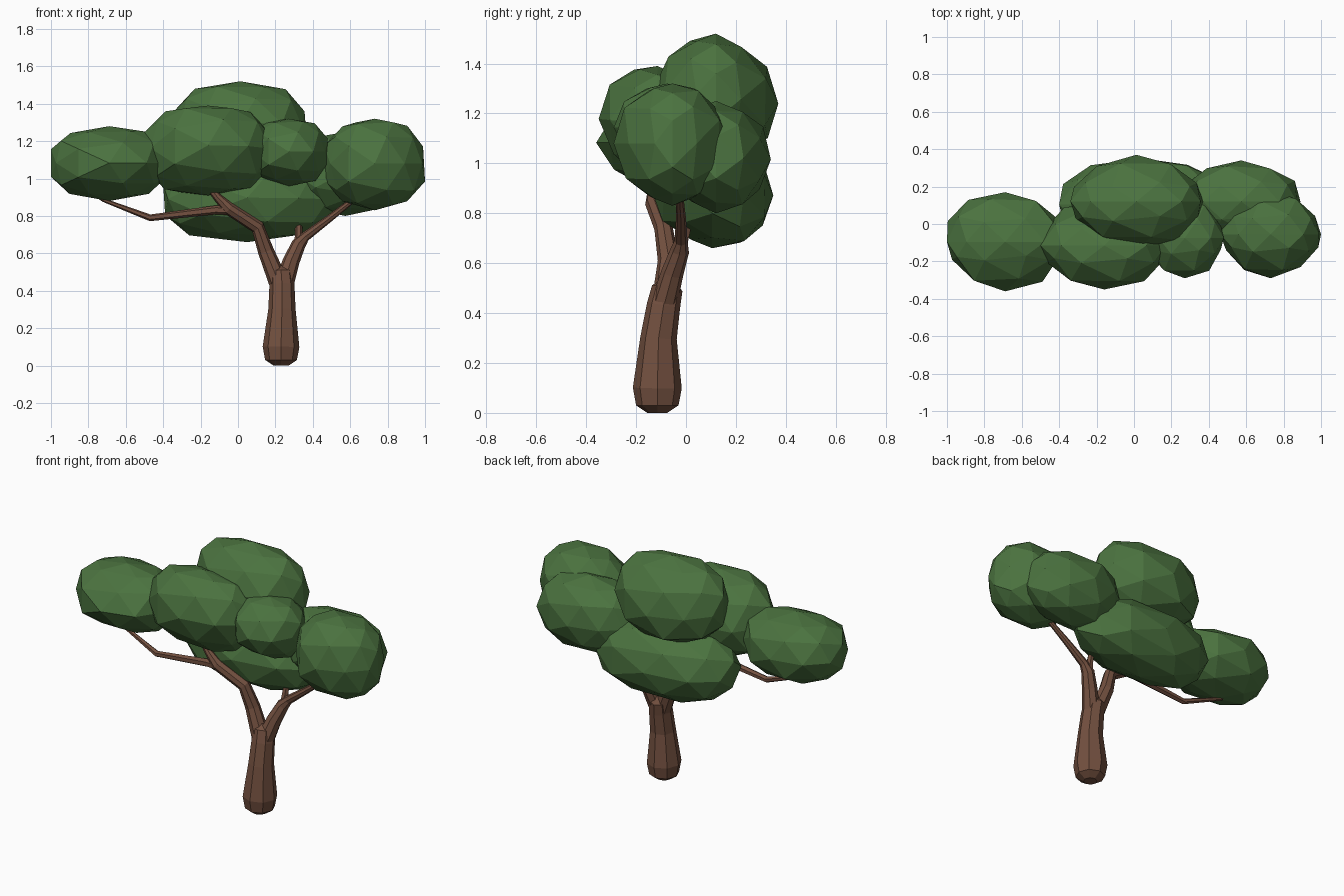
import bpy, bmesh, math, random
from mathutils import Vector, Matrix

cube = bpy.data.objects.get("Cube")
if cube:
    bpy.data.objects.remove(cube, do_unlink=True)


def material(name, colour):
    mat = bpy.data.materials.new(name)
    mat.use_nodes = True
    mat.diffuse_color = colour
    shader = mat.node_tree.nodes["Principled BSDF"]
    shader.inputs["Base Color"].default_value = colour
    shader.inputs["Roughness"].default_value = 0.9
    return mat


bark = material("bark", (0.17, 0.08, 0.05, 1))
leaf = material("leaf", (0.07, 0.17, 0.05, 1))


def finish(bm, name, mat):
    bmesh.ops.recalc_face_normals(bm, faces=bm.faces[:])
    mesh = bpy.data.meshes.new(name)
    bm.to_mesh(mesh)
    bm.free()
    mesh.materials.append(mat)
    obj = bpy.data.objects.new(name, mesh)
    bpy.context.collection.objects.link(obj)
    return obj


def limb(name, path, sides=8):
    """Tapered faceted tube through (x, y, z, radius) points."""
    bm = bmesh.new()
    points = [Vector(p[:3]) for p in path]
    rings = []
    for i, point in enumerate(points):
        before = points[max(i - 1, 0)]
        after = points[min(i + 1, len(points) - 1)]
        turn = Vector((0, 0, 1)).rotation_difference(after - before)
        ring = []
        for s in range(sides):
            a = math.tau * s / sides
            offset = Vector((math.cos(a), math.sin(a), 0)) * path[i][3]
            ring.append(bm.verts.new(point + turn @ offset))
        rings.append(ring)
    for low, high in zip(rings, rings[1:]):
        for s in range(sides):
            t = (s + 1) % sides
            bm.faces.new((low[s], low[t], high[t], high[s]))
    bm.faces.new(rings[0][::-1])
    bm.faces.new(rings[-1])
    return finish(bm, name, bark)


def power(value, exponent):
    return math.copysign(abs(value) ** exponent, value)


def foliage(name, low, high, seed, slope=0.0, front=1.5, back=1.1):
    """Boxy leaf clump with pointed y poles, fitted between two box corners."""
    rng = random.Random(seed)
    bm = bmesh.new()
    bmesh.ops.create_icosphere(bm, subdivisions=2, radius=1,
                               matrix=Matrix.Rotation(math.pi / 2, 4, 'X'))
    for v in bm.verts:
        x, y, z = v.co
        pole = math.hypot(x, z) < 0.01
        if not pole:
            x, y, z = v.co * rng.uniform(0.95, 1.03)
        y = power(y, front if y < 0 else back)
        z = power(z, 0.82)
        v.co = (power(x, 0.82), y, z - slope * y)
    for axis in range(3):
        values = [v.co[axis] for v in bm.verts]
        least, size = min(values), max(values) - min(values)
        for v in bm.verts:
            part = (v.co[axis] - least) / size
            v.co[axis] = low[axis] + part * (high[axis] - low[axis])
    return finish(bm, name, leaf)


# Trunk and branches
limb("trunk", [(0.23, -0.115, 0, 0.04), (0.23, -0.115, 0.03, 0.085),
               (0.23, -0.115, 0.1, 0.098), (0.235, -0.11, 0.3, 0.073),
               (0.235, -0.09, 0.43, 0.067), (0.23, -0.075, 0.5, 0.062),
               (0.23, -0.07, 0.53, 0.025)])
limb("right_branch", [(0.215, -0.085, 0.45, 0.052), (0.15, -0.07, 0.61, 0.043),
                      (0.105, -0.09, 0.74, 0.037), (-0.05, -0.13, 0.84, 0.034),
                      (-0.11, -0.13, 0.9, 0.022), (-0.18, -0.12, 0.99, 0.016)])
limb("right_long_branch", [(-0.02, -0.125, 0.83, 0.026), (-0.12, -0.13, 0.832, 0.024),
                           (-0.47, -0.12, 0.79, 0.018), (-0.72, -0.09, 0.885, 0.01),
                           (-0.76, -0.09, 0.91, 0.008)], 6)
limb("left_branch", [(0.25, -0.085, 0.45, 0.052), (0.285, -0.055, 0.56, 0.045),
                     (0.325, -0.025, 0.65, 0.038), (0.36, -0.02, 0.69, 0.026),
                     (0.48, -0.02, 0.78, 0.02), (0.66, -0.03, 0.92, 0.013)])
limb("left_back_twig", [(0.32, -0.025, 0.63, 0.027), (0.325, -0.01, 0.69, 0.021),
                        (0.325, 0.02, 0.8, 0.016)], 6)

# Leaf clumps
foliage("right_foliage", (-1, -0.36, 0.88), (-0.37, 0.17, 1.28), 1)
foliage("front_foliage", (-0.5, -0.35, 0.91), (0.17, 0.12, 1.39), 2, 0.1)
foliage("top_foliage", (-0.34, -0.13, 1.02), (0.37, 0.37, 1.52), 3, 0.12, 1.4, 1.4)
foliage("small_front_foliage", (0.06, -0.29, 0.96), (0.48, 0.14, 1.32), 4)
foliage("left_foliage", (0.46, -0.29, 0.83), (1, 0.18, 1.32), 5, 0.0, 1.5, 1.3)
foliage("lower_back_foliage", (-0.4, -0.14, 0.66), (0.51, 0.35, 1.1), 6, 0.06, 1.3, 1.0)
foliage("left_back_foliage", (0.26, -0.1, 0.8), (0.89, 0.34, 1.25), 7, 0.05, 1.2)
